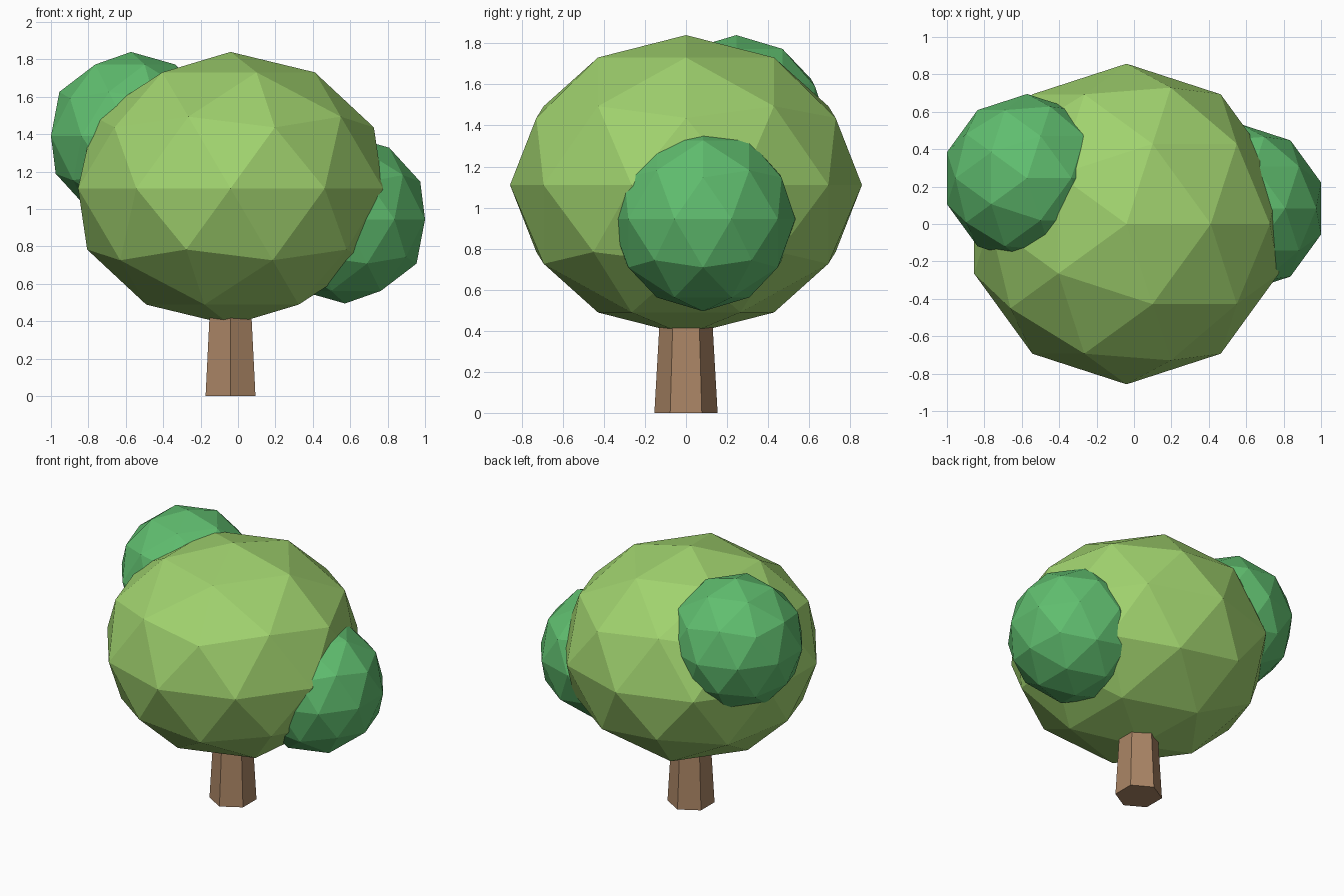
import bpy, bmesh
from mathutils import Matrix, Vector

if "Cube" in bpy.data.objects:
    bpy.data.objects.remove(bpy.data.objects["Cube"])


def linear(c):
    c /= 255
    return c / 12.92 if c <= 0.04045 else ((c + 0.055) / 1.055) ** 2.4


def material(name, rgb):
    m = bpy.data.materials.new(name)
    m.diffuse_color = (*[linear(c) for c in rgb], 1.0)
    m.use_nodes = True
    m.node_tree.nodes["Principled BSDF"].inputs["Base Color"].default_value = m.diffuse_color
    return m


def add_object(name, bm, mat):
    mesh = bpy.data.meshes.new(name)
    bm.to_mesh(mesh)
    bm.free()
    mesh.materials.append(mat)
    obj = bpy.data.objects.new(name, mesh)
    bpy.context.collection.objects.link(obj)
    return obj


def foliage(name, centre, radii, mat):
    bm = bmesh.new()
    matrix = Matrix.Translation(centre) @ Matrix.Diagonal((*radii, 1.0))
    bmesh.ops.create_icosphere(bm, subdivisions=2, radius=1.0, matrix=matrix)
    return add_object(name, bm, mat)


light_leaf = material("light_leaf_green", (160, 210, 110))
deep_leaf = material("deep_leaf_green", (96, 190, 111))
bark = material("bark_brown", (170, 133, 101))

# Faceted crown and the two smaller leaf clumps
foliage("main_crown", (-0.04, 0, 1.11), (0.857, 0.857, 0.73), light_leaf)
foliage("upper_left_clump", (-0.572, 0.245, 1.39), (0.45, 0.45, 0.45), deep_leaf)
foliage("lower_right_clump", (0.572, 0.083, 0.945), (0.45, 0.45, 0.45), deep_leaf)

# Tapered six-sided trunk, running up into the crown
bm = bmesh.new()
height = 0.75
bmesh.ops.create_cone(bm, cap_ends=True, segments=6, radius1=0.154, radius2=0.111,
                      depth=height,
                      matrix=Matrix.Translation(Vector((-0.04, 0, height / 2))))
add_object("trunk", bm, bark)
